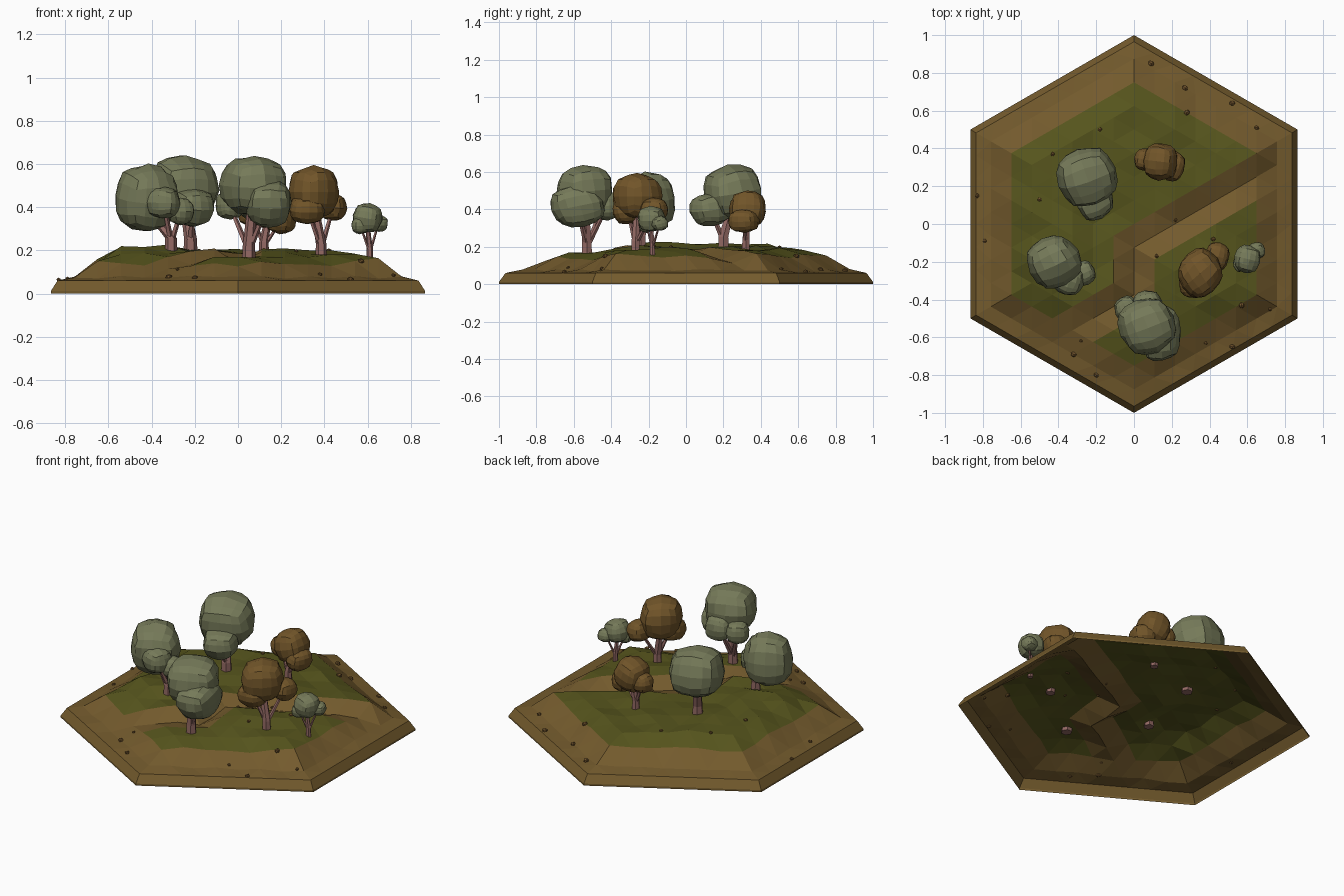
import bpy, bmesh, math, random
from mathutils import Vector, Matrix

if "Cube" in bpy.data.objects:
    bpy.data.objects.remove(bpy.data.objects["Cube"])

random.seed(7)

def material(name, rgb):
    m = bpy.data.materials.new(name)
    m.diffuse_color = (*rgb, 1)
    m.use_nodes = True
    m.node_tree.nodes["Principled BSDF"].inputs["Base Color"].default_value = m.diffuse_color
    return m

DIRT = material("dirt", (0.172, 0.103, 0.026))
GRASS = material("grass", (0.093, 0.09, 0.012))
SAGE = material("sage leaves", (0.18, 0.195, 0.1))
RUST = material("brown leaves", (0.165, 0.09, 0.022))
BARK = material("pink bark", (0.29, 0.14, 0.125))
STONE = material("pebble", (0.16, 0.085, 0.025))

def finish(bm, name, mats):
    bmesh.ops.recalc_face_normals(bm, faces=bm.faces)
    me = bpy.data.meshes.new(name)
    bm.to_mesh(me)
    bm.free()
    for m in mats:
        me.materials.append(m)
    ob = bpy.data.objects.new(name, me)
    bpy.context.collection.objects.link(ob)
    return ob

# --- terrain: triangular lattice clipped to a hexagon, with a V-shaped path
N, S, C30 = 8, 0.125, math.cos(math.pi / 6)
PATH = [Vector((0.866, 0.375)), Vector((0, -0.125)), Vector((0, -0.375)), Vector((-0.65, -0.75))]
RING = [0.195, 0.195, 0.195, 0.197, 0.19, 0.185, 0.152, 0.076, 0.06]

def path_distance(p):
    best = 9
    for a, b in zip(PATH, PATH[1:]):
        t = max(0, min(1, (p - a).dot(b - a) / (b - a).length_squared))
        best = min(best, (p - a - (b - a) * t).length)
    return best

def hex_radius(p):
    return max(abs(p.x), abs(p.x / 2 + p.y * C30), abs(p.x / 2 - p.y * C30)) / C30

bm = bmesh.new()
grid = {}
for q in range(-N, N + 1):
    for r in range(-N, N + 1):
        ring = max(abs(q), abs(r), abs(q + r))
        if ring > N:
            continue
        p = Vector((q * S * C30, r * S + q * S / 2))
        z = RING[ring]
        if ring < N:
            z += random.uniform(-0.013, 0.013) * (1 if ring < 7 else 0.5)
            if path_distance(p) < 0.06:          # path bed
                z -= 0.05 if ring < 6 else (0.04 if ring == 6 else 0.006)
            elif p.x < -0.3 and p.y > -0.3 and ring < 6:   # higher left knoll
                z += 0.022
            elif p.y < -0.4 and ring < 7:        # lower front shoulder
                z -= 0.014
        else:
            p *= 0.965
        grid[q, r] = bm.verts.new((p.x, p.y, z))
for (q, r) in list(grid):
    for tri in (((q, r), (q + 1, r), (q, r + 1)), ((q, r), (q + 1, r - 1), (q + 1, r))):
        if all(k in grid for k in tri):
            f = bm.faces.new([grid[k] for k in tri])
            c = f.calc_center_median().to_2d()
            f.material_index = int(hex_radius(c) < 0.75 and path_distance(c) > 0.105)
# sloping rim and thin vertical foot
edge_loop = [e for e in bm.edges if e.is_boundary]
for scale, z in ((1 / 0.965, 0.012), (1, 0.0)):
    ext = bmesh.ops.extrude_edge_only(bm, edges=edge_loop)["geom"]
    for v in (g for g in ext if isinstance(g, bmesh.types.BMVert)):
        v.co = (v.co.x * scale, v.co.y * scale, z)
    edge_loop = [g for g in ext if isinstance(g, bmesh.types.BMEdge)]
    for f in bm.faces:
        if all(hex_radius(v.co.to_2d()) > 0.95 for v in f.verts):
            f.material_index = 0
terrain = finish(bm, "terrain", [DIRT, GRASS])
bpy.context.view_layer.update()

def ground(x, y):
    hit, loc, _, _ = terrain.ray_cast(Vector((x, y, 2)), Vector((0, 0, -1)))
    return loc.z if hit else 0.06

# --- trees: blocky rounded leaf lumps, bent trunk and a branch to each lump
def leaf_lump(bm, x, y, z, rx, ry, rz):
    part = bmesh.new()
    bmesh.ops.create_cube(part, size=2)
    bmesh.ops.subdivide_edges(part, edges=part.edges[:], cuts=3, use_grid_fill=True)
    turn = Matrix.Rotation(random.uniform(0, 1.5), 3, 'Z') @ Matrix.Rotation(random.uniform(-.3, .3), 3, 'X')
    for v in part.verts:
        p = v.co.normalized() * 0.88 + v.co * 0.12
        p = turn @ (p * random.uniform(0.95, 1.03))
        v.co = (x + p.x * rx, y + p.y * ry, z + p.z * rz)
    me = bpy.data.meshes.new("tmp")
    part.to_mesh(me)
    part.free()
    bm.from_mesh(me)
    bpy.data.meshes.remove(me)

def limb(bm, points, radii, sides=6):
    rings = []
    for p, r in zip(points, radii):
        rings.append([bm.verts.new((p[0] + r * math.cos(2 * math.pi * i / sides),
                                    p[1] + r * math.sin(2 * math.pi * i / sides), p[2])) for i in range(sides)])
    for a, b in zip(rings, rings[1:]):
        for i in range(sides):
            j = (i + 1) % sides
            bm.faces.new((a[i], a[j], b[j], b[i]))
    bm.faces.new(rings[0][::-1])
    bm.faces.new(rings[-1])

# (leaf colour, trunk foot, trunk radius, lumps: x, y, z, rx, ry, rz)
TREES = [
    (SAGE, (-0.22, 0.2), 0.033, [(-0.25, 0.25, 0.49, .16, .16, .15), (-0.21, 0.13, 0.4, .1, .11, .09)]),
    (SAGE, (-0.31, -0.24), 0.03, [(-0.425, -0.2, 0.44, .145, .14, .16), (-0.345, -0.3, 0.42, .08, .08, .075),
                                  (-0.265, -0.26, 0.38, .06, .065, .065)]),
    (SAGE, (0.05, -0.53), 0.032, [(0.07, -0.54, 0.5, .155, .15, .14), (0.14, -0.58, 0.42, .11, .15, .115),
                                  (0.07, -0.42, 0.42, .08, .07, .08), (-0.04, -0.45, 0.41, .065, .07, .07)]),
    (RUST, (0.385, -0.27), 0.027, [(0.35, -0.26, 0.47, .115, .13, .125), (0.44, -0.17, 0.4, .065, .075, .065),
                                   (0.32, -0.31, 0.39, .085, .085, .07)]),
    (RUST, (0.12, 0.32), 0.024, [(0.14, 0.33, 0.4, .095, .1, .1), (0.2, 0.31, 0.34, .07, .085, .065),
                                 (0.06, 0.34, 0.37, .06, .06, .06)]),
    (SAGE, (0.61, -0.18), 0.016, [(0.6, -0.185, 0.35, .07, .075, .07), (0.65, -0.14, 0.325, .045, .045, .04),
                                  (0.565, -0.21, 0.315, .04, .045, .04)]),
]
for n, (leaf, (tx, ty), tr, lumps) in enumerate(TREES, 1):
    bm = bmesh.new()
    for lump in lumps:
        leaf_lump(bm, *lump)
    finish(bm, f"tree_{n}_leaves", [leaf])
    bm = bmesh.new()
    foot = Vector((tx, ty, ground(tx, ty) - 0.02))
    fork = Vector((tx, ty, foot.z + 0.07))
    for k, lump in enumerate(lumps):
        top = Vector(lump[:3])
        if k == 0:
            limb(bm, [foot, fork, foot.lerp(top, 0.6), top], [tr, tr * 0.9, tr * 0.75, tr * 0.5])
        else:
            limb(bm, [fork - Vector((0, 0, 0.02)), fork.lerp(top, 0.5) - Vector((0, 0, 0.01)), top],
                 [tr * 0.5, tr * 0.42, tr * 0.3], 5)
    finish(bm, f"tree_{n}_trunk", [BARK])

# --- pebbles scattered on the ground
PEBBLES = [(-.18, .5), (-.43, .37), (.09, .85), (.27, .72), (.52, .64), (.65, .51), (.28, .59), (-.83, .15),
           (-.79, -.09), (.22, .02), (.42, -.08), (.38, -.63), (.52, -.65), (-.2, -.8), (-.32, -.69),
           (-.28, -.62), (.12, -.17), (.72, -.45), (.57, -.43), (.27, -.28), (-.5, .13)]
bm = bmesh.new()
for x, y in PEBBLES:
    r = random.uniform(0.009, 0.017)
    m = (Matrix.Translation((x, y, ground(x, y) + r * 0.2)) @ Matrix.Rotation(random.uniform(0, 3), 4, 'Z')
         @ Matrix.Diagonal((r * 1.1, r * 0.9, r * 0.8, 1)))
    bmesh.ops.create_icosphere(bm, subdivisions=1, radius=1, matrix=m)
finish(bm, "pebbles", [STONE])
